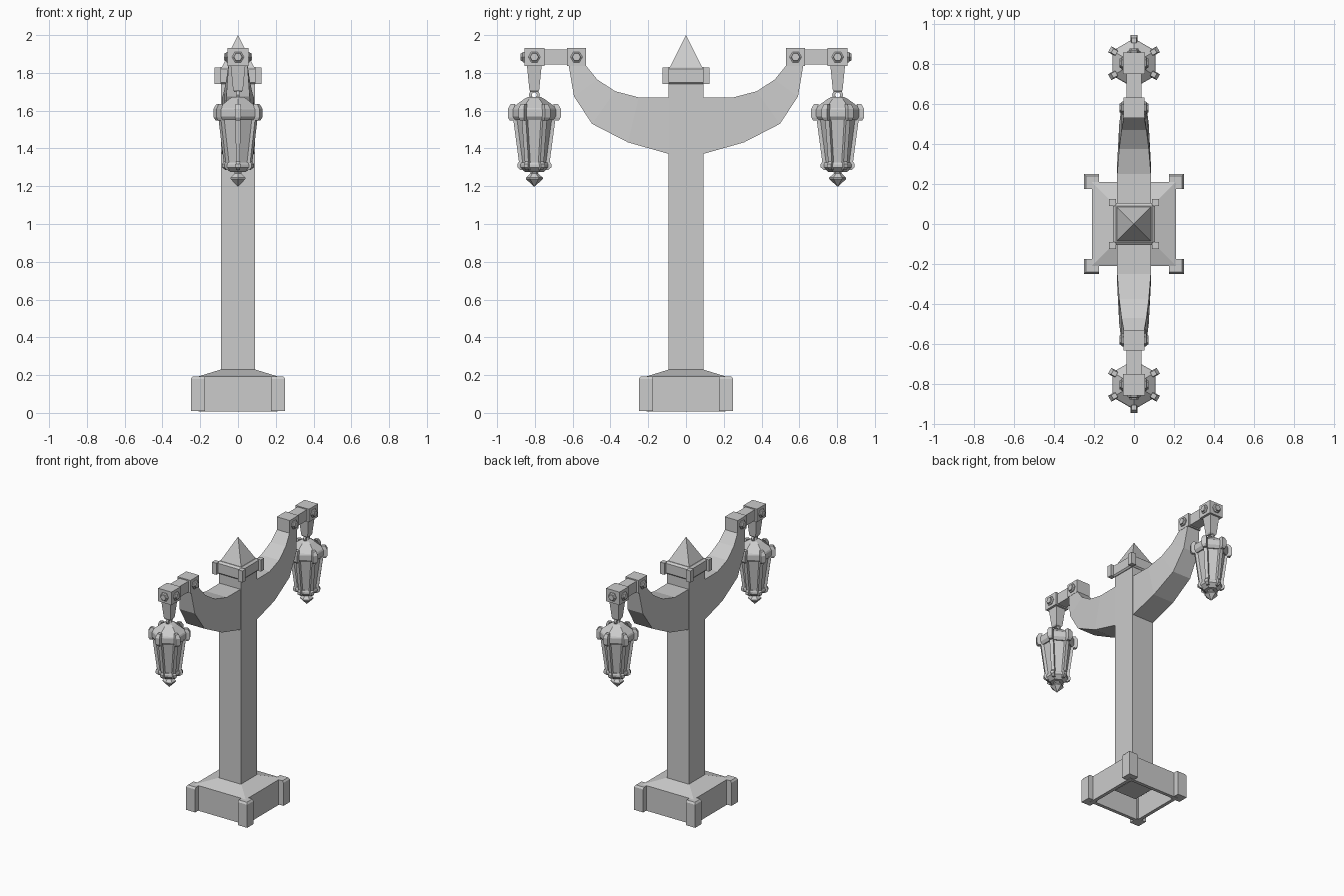
import bpy, bmesh
from math import sin, cos, pi
from mathutils import Vector

if "Cube" in bpy.data.objects:
    bpy.data.objects.remove(bpy.data.objects["Cube"])

LY = 0.803  # lantern axis distance from the post


def loft(name, rings, mirror=False, loop=False):
    """Skin a list of equal-length rings; cap the ends, or close into a loop."""
    bm = bmesh.new()
    vs = [[bm.verts.new(p) for p in r] for r in rings]
    n = len(rings[0])
    pairs = list(zip(vs, vs[1:])) + ([(vs[-1], vs[0])] if loop else [])
    for a, b in pairs:
        for i in range(n):
            j = (i + 1) % n
            bm.faces.new((a[i], a[j], b[j], b[i]))
    if not loop:
        bm.faces.new(vs[0][::-1])
        bm.faces.new(vs[-1])
    bmesh.ops.remove_doubles(bm, verts=bm.verts, dist=1e-5)
    bmesh.ops.recalc_face_normals(bm, faces=bm.faces)
    me = bpy.data.meshes.new(name)
    bm.to_mesh(me)
    bm.free()
    ob = bpy.data.objects.new(name, me)
    bpy.context.collection.objects.link(ob)
    if mirror:
        m = ob.modifiers.new("Mirror", 'MIRROR')
        m.use_axis = (False, True, False)
        m.use_mirror_merge = False
    return ob


def rect(cx, cy, hx, hy, z):
    return [(cx + a * hx, cy + b * hy, z) for a, b in ((-1, -1), (1, -1), (1, 1), (-1, 1))]


def box(name, c, h, mirror=False):
    return loft(name, [rect(c[0], c[1], h[0], h[1], c[2] + s * h[2]) for s in (-1, 1)], mirror)


def hexring(r, z):
    return [(r * cos(pi / 2 + i * pi / 3), LY + r * sin(pi / 2 + i * pi / 3), z) for i in range(6)]


def lathe(name, prof):
    return loft(name, [hexring(max(r, 1e-4), z) for r, z in prof], True)


def corner_beam(name, k, secs):
    """Beam on lantern corner k; sections are (inner r, outer r, half width, z)."""
    a = pi / 2 + k * pi / 3
    d, t = Vector((cos(a), sin(a), 0)), Vector((-sin(a), cos(a), 0))
    rings = []
    for r0, r1, w, z in secs:
        o = Vector((0, LY, z))
        rings.append([o + d * r0 - t * w, o + d * r1 - t * w, o + d * r1 + t * w, o + d * r0 + t * w])
    loft(name, rings, True)


def bolt(name, c, axis):
    """Round washer with a hexagonal head."""
    d = Vector(axis)
    u, v = d.cross(Vector((0, 0, 1))), Vector((0, 0, 1))
    rings = []
    for r, h in ((.032, 0), (.032, .007), (.024, .012), (.022, .02)):
        rings.append([Vector(c) + d * h + r * (cos(i * pi / 3) * u + sin(i * pi / 3) * v) for i in range(6)])
    loft(name, rings, True)


# Hollow plinth with sloping top
loft("plinth", [rect(0, 0, h, h, z) for h, z in
     ((.21, .007), (.21, .193), (.09, .23), (.09, .205), (.185, .175), (.185, .007))], loop=True)

# Corner posts of the plinth and of the collar
for sx in (-1, 1):
    for sy in (-1, 1):
        loft("plinth_corner", [rect(sx * .2125, sy * .2125, .0375, .0375, .01),
                               rect(sx * .2125, sy * .2125, .0375, .0375, .18),
                               rect(sx * .208, sy * .208, .033, .033, .193)])
        box("collar_corner", (sx * .107, sy * .107, 1.785), (.018, .018, .043))

# Post, collar and pointed cap
loft("post", [rect(0, 0, .09, .093, z) for z in (.09, 1.76)])
loft("collar", [rect(0, 0, h, h, z) for h, z in ((.095, 1.74), (.105, 1.75), (.105, 1.82), (.09, 1.832))])
loft("cap", [rect(0, 0, h, h, z) for h, z in ((.088, 1.825), (1e-6, 2.0))])

# Curved arms: stations of (top y, z), (bottom y, z), half width
stations = [((.08, 1.67), (.08, 1.368), .086), ((.25, 1.67), (.307, 1.432), .084),
            ((.375, 1.703), (.497, 1.53), .074), ((.47, 1.765), (.593, 1.675), .062),
            ((.535, 1.845), (.622, 1.845), .05)]
loft("arm", [[(-w, *t), (w, *t), (w, *b), (-w, *b)] for t, b, w in stations], True)

# Horizontal bracket carrying the lantern
box("arm_end_block", (0, .58, 1.884), (.053, .051, .048), True)
box("bracket_bar", (0, .69, 1.884), (.038, .07, .04), True)
box("hanger_block", (0, LY, 1.884), (.055, .053, .048), True)
for y in (.58, LY):
    for s in (-1, 1):
        bolt("side_bolt", (s * .053, y, 1.884), (s, 0, 0))
bolt("end_bolt", (0, LY + .053, 1.884), (0, 1, 0))
loft("hanger", [rect(0, LY, h, h, z) for h, z in ((.039, 1.84), (.026, 1.71), (.02, 1.70))], True)

# Hanging ring
ring = []
for i in range(8):
    a = i * pi / 4
    ring.append([(.008 * x, LY + (.022 + .008 * y) * cos(a), 1.683 + (.022 + .008 * y) * sin(a))
                 for x, y in ((-1, -1), (1, -1), (1, 1), (-1, 1))])
loft("hanging_ring", ring, True, loop=True)

# Hexagonal lantern
lathe("lantern_roof", [(.035, 1.672), (.052, 1.663), (.118, 1.615), (.124, 1.605),
                       (.124, 1.57), (.108, 1.55)])
lathe("lantern_glass", [(.1, 1.56), (.066, 1.31)])
lathe("lantern_base", [(.075, 1.325), (.08, 1.315), (.08, 1.30), (.048, 1.275)])
lathe("finial", [(.024, 1.285), (.02, 1.268), (.045, 1.245), (.045, 1.238), (0, 1.197)])
for k in range(6):
    corner_beam("lantern_rib", k, [(.085, .113, .013, 1.565), (.05, .079, .011, 1.31)])
    corner_beam("rim_clasp", k, [(.11, .13, .012, 1.548), (.11, .14, .017, 1.565),
                                 (.11, .14, .017, 1.61), (.10, .125, .012, 1.635)])
    corner_beam("base_clasp", k, [(.055, .072, .009, 1.285), (.06, .09, .012, 1.30),
                                  (.06, .09, .012, 1.318), (.06, .08, .009, 1.332)])
